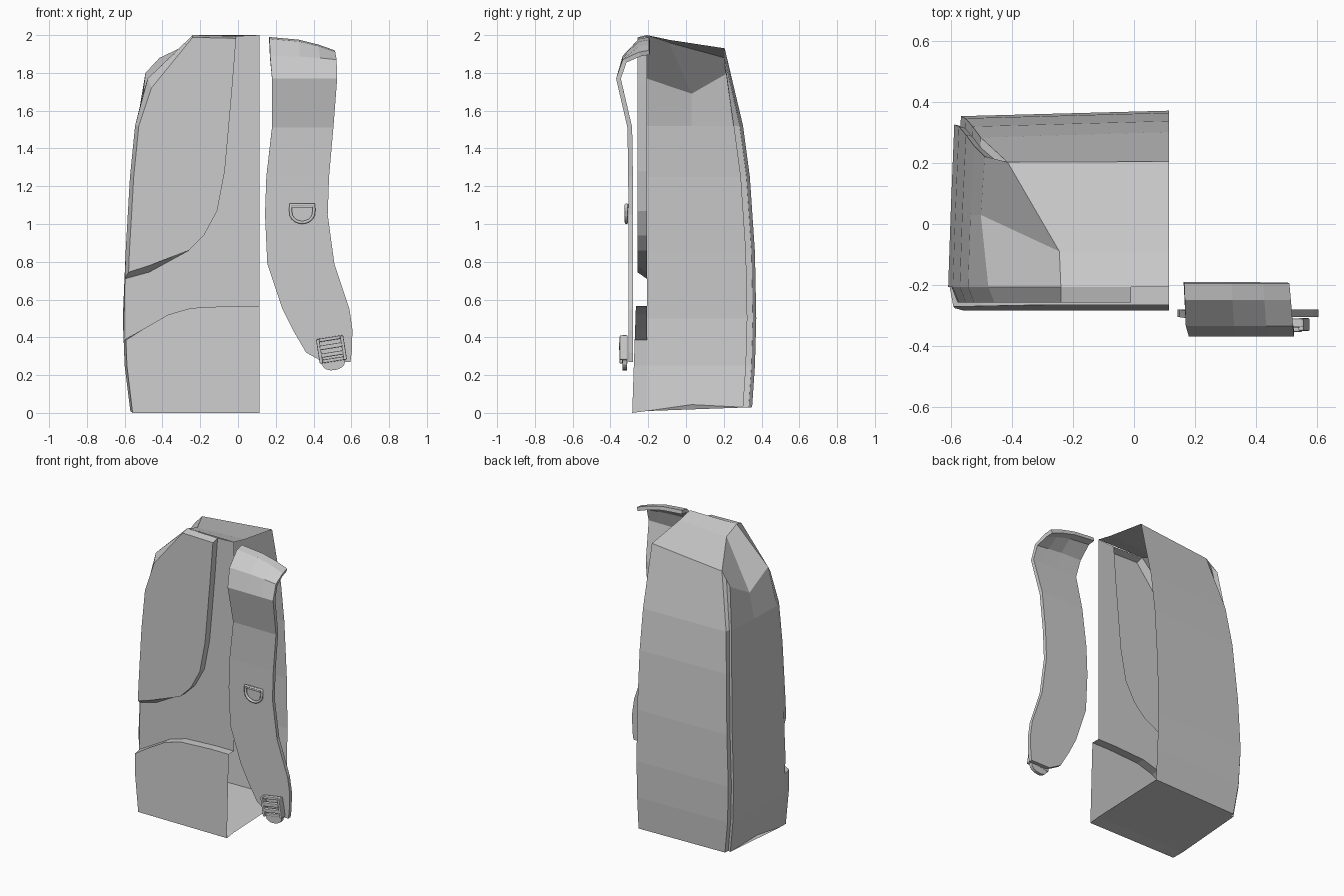
import bpy, bmesh, math
from mathutils import Matrix, Vector

if "Cube" in bpy.data.objects:
    bpy.data.objects.remove(bpy.data.objects["Cube"])

CUT = 0.115     # open centre plane of the half pack
WALL = -0.207   # plane of the front (back-support) wall


def mesh_object(name, verts, faces, recalc=False):
    me = bpy.data.meshes.new(name)
    me.from_pydata([tuple(v) for v in verts], [], faces)
    me.update()
    if recalc:
        bm = bmesh.new()
        bm.from_mesh(me)
        bmesh.ops.recalc_face_normals(bm, faces=bm.faces)
        bm.to_mesh(me)
        bm.free()
    ob = bpy.data.objects.new(name, me)
    bpy.context.collection.objects.link(ob)
    return ob


# Body shell: rows of (z, half width, back depth)
rows = [(0.03, .570, .340), (0.25, .600, .355), (0.5, .610, .362), (0.85, .595, .355),
        (1.25, .572, .328), (1.52, .545, .292)]
verts = []
for z, w, yb in rows:
    lift = 0.02 if z < 0.1 else 0
    verts += [(-w, WALL, z - lift), (-w + .008, .03, z + lift * .7), (-w + .02, yb - .035, z),
              (-w + .04, yb - .04, z), (-w + .042, yb - .008, z), (CUT, yb + .01, z)]
# slanted upper rim of the sides and back
verts += [(-.478, WALL, 1.77), (-.503, .03, 1.69), (-.49, .222, 1.80),
          (-.45, .205, 1.84), (-.415, .203, 1.88), (CUT, .205, 1.93)]
n = len(rows)
faces = [(r * 6 + c, r * 6 + 6 + c, r * 6 + 7 + c, r * 6 + 1 + c)
         for r in range(n) for c in range(5)]
F, M, S, G, B, C = range(n * 6, n * 6 + 6)
T0 = len(verts)
verts += [(-.24, WALL, 2.0), (-.245, -.09, 1.96), (CUT, -.09, 1.975), (CUT, WALL, 2.0),
          (CUT, WALL, .01)]
T1, K1, K0, BF = T0 + 1, T0 + 2, T0 + 3, T0 + 4
faces += [(F, T0, T1, M), (M, T1, B, S), (S, B, G),       # corner chamfer
          (T0, K0, K1, T1), (T1, K1, C, B),               # top
          (BF, 0, 1, 2, 3, 4, 5)]                         # bottom
mesh_object("pack_body", verts, faces, recalc=True)

# Front wall between the two raised pads
upper_curve = [(-.01, 1.995), (-.03, 1.73), (-.05, 1.5), (-.07, 1.28), (-.11, 1.07),
               (-.18, .94), (-.26, .86), (-.47, .745)]
lower_curve = [(-.605, .385), (-.5, .445), (-.37, .52), (-.25, .555), (-.02, .567), (CUT, .567)]
outline = [(CUT, 2.0)] + upper_curve + [(-.599, .71)] + lower_curve
mesh_object("front_wall", [(x, WALL, z) for x, z in outline],
            [tuple(range(len(outline)))])


def pad(name, base, front):
    """Raised pad: front face and side walls, open behind and at the cut plane."""
    k = len(base)
    vs = [(x, WALL, z) for x, z in base] + front
    fs = [tuple(range(k, 2 * k))]
    for i in range(k):
        j = (i + 1) % k
        if not (base[i][0] == CUT and base[j][0] == CUT):
            fs.append((i, j, k + j, k + i))
    return mesh_object(name, vs, fs, recalc=True)


# Upper pad
base = upper_curve + [(-.599, .71), (-.595, .85), (-.572, 1.25), (-.545, 1.52),
                      (-.478, 1.77), (-.24, 2.0)]
front = []
for x, z in base:
    edge = x < -.475
    front.append((x + (.02 if edge else 0), -.258,
                  z + (.035 if z < .75 else -.05 if edge and z > 1.7 else -.012 if z > 1.9 else 0)))
pad("upper_pad", base, front)

# Lower pad
base = lower_curve + [(CUT, .01), (-.57, .01), (-.6, .25)]
front = [(x + (.012 if x < -.55 else 0), -.285 + .035 * z, 0.0 if z < .05 else z)
         for x, z in base]
pad("lower_pad", base, front)

# Shoulder strap: rows of (left x, right x, y, z, droop at right side)
strap = [(.165, .51, -.195, 1.99, .07), (.167, .515, -.25, 1.98, .07),
         (.17, .522, -.335, 1.89, .02), (.18, .525, -.37, 1.77, 0),
         (.18, .505, -.31, 1.51, 0), (.15, .482, -.306, 1.25, 0),
         (.143, .475, -.305, 1.05, 0), (.155, .51, -.305, .79, 0),
         (.235, .59, -.305, .55, 0), (.29, .606, -.305, .44, 0),
         (.36, .602, -.305, .32, 0), (.45, .595, -.305, .27, 0)]
fr = [0, .45, .75, 1]
verts = [(a + (b - a) * f, y, z - d * f * f) for a, b, y, z, d in strap for f in fr]
faces = [(r * 4 + c, r * 4 + 4 + c, r * 4 + 5 + c, r * 4 + 1 + c)
         for r in range(len(strap) - 1) for c in range(3)]
ob = mesh_object("shoulder_strap", verts, faces)
mod = ob.modifiers.new("thickness", 'SOLIDIFY')
mod.thickness = .025
mod.offset = -1


def boxes_object(name, boxes, matrix, bevel):
    bm = bmesh.new()
    for (x, y, z), size in boxes:
        m = Matrix.Translation((x, y, z)) @ Matrix.Diagonal((*size, 1))
        bmesh.ops.create_cube(bm, size=1, matrix=m)
    me = bpy.data.meshes.new(name)
    bm.to_mesh(me)
    bm.free()
    o = bpy.data.objects.new(name, me)
    bpy.context.collection.objects.link(o)
    o.matrix_world = matrix
    b = o.modifiers.new("rounding", 'BEVEL')
    b.width = bevel
    b.segments = 2
    return o


# Strap adjuster buckle
tilt = Matrix.Translation((.495, -.325, .335)) @ Matrix.Rotation(math.radians(-9), 4, 'Y')
boxes_object("buckle_frame",
             [((-.064, -.005, 0), (.018, .042, .13)), ((.064, -.005, 0), (.018, .042, .13)),
              ((0, 0, .058), (.14, .03, .018)), ((0, -.015, .018), (.12, .03, .024)),
              ((0, -.012, -.024), (.12, .03, .022)), ((0, 0, -.055), (.14, .03, .018))],
             tilt, .005)

# Rounded buckle tongue
tongue = [(-.072, -.05)] + [(.06 * math.cos(a), -.075 + .035 * math.sin(a)) for a in
          [math.pi + math.pi * i / 8 for i in range(9)]] + [(.072, -.05)]
k = len(tongue)
tv = [tilt @ Vector((x, y, z)) for y in (-.01, .012) for x, z in tongue]
mesh_object("buckle_tongue", tv,
            [tuple(range(k)), tuple(range(2 * k - 1, k - 1, -1))] +
            [(i, k + i, k + (i + 1) % k, (i + 1) % k) for i in range(k)], recalc=True)

# D-ring with its holding bar
cu = bpy.data.curves.new("d_ring", 'CURVE')
cu.dimensions = '3D'
cu.bevel_depth = .009
cu.bevel_resolution = 1
pts = [(-.062, .03), (-.062, 0)] + [(.062 * math.cos(a), .055 * math.sin(a) - .01) for a in
       [math.pi + math.pi * i / 10 for i in range(1, 10)]] + [(.062, 0), (.062, .03)]
sp = cu.splines.new('POLY')
sp.points.add(len(pts) - 1)
for p, (x, z) in zip(sp.points, pts):
    p.co = (.34 + x, -.316, 1.073 + z, 1)
sp.use_cyclic_u = True
bpy.context.collection.objects.link(bpy.data.objects.new("d_ring", cu))
boxes_object("d_ring_bar", [((0, 0, 0), (.125, .018, .022))],
             Matrix.Translation((.34, -.31, 1.095)), .004)
